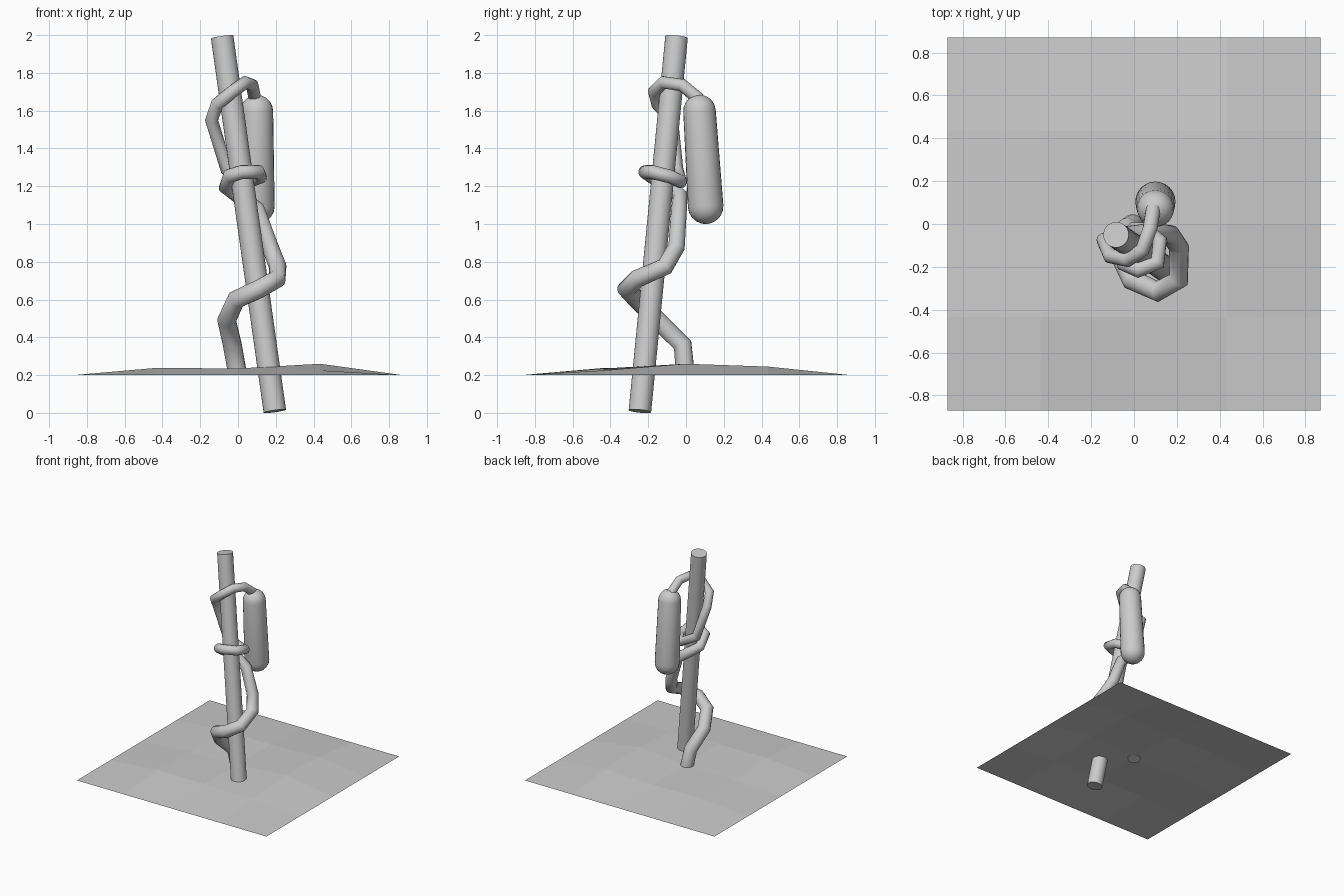
import bpy, bmesh, math
from mathutils import Vector

if "Cube" in bpy.data.objects:
    bpy.data.objects.remove(bpy.data.objects["Cube"])


def add_mesh(name, bm):
    mesh = bpy.data.meshes.new(name)
    bm.to_mesh(mesh)
    bm.free()
    ob = bpy.data.objects.new(name, mesh)
    bpy.context.collection.objects.link(ob)
    return ob


def smooth(ob, angle=40):
    bpy.ops.object.select_all(action='DESELECT')
    ob.select_set(True)
    bpy.context.view_layer.objects.active = ob
    bpy.ops.object.shade_smooth_by_angle(angle=math.radians(angle))


def lathe(name, start, end, profile, sides):
    """Revolve (distance, radius) pairs about the line from start to end."""
    start, end = Vector(start), Vector(end)
    rot = (end - start).to_track_quat('Z', 'Y')
    bm = bmesh.new()
    rings = []
    for d, r in profile:
        rings.append([bm.verts.new(start + rot @ Vector((
            r * math.cos(2 * math.pi * i / sides),
            r * math.sin(2 * math.pi * i / sides), d))) for i in range(sides)])
    for a, b in zip(rings, rings[1:]):
        for i in range(sides):
            j = (i + 1) % sides
            bm.faces.new((a[i], a[j], b[j], b[i]))
    bm.faces.new(rings[0][::-1])
    bm.faces.new(rings[-1])
    ob = add_mesh(name, bm)
    smooth(ob)
    return ob


# Leaning support pole
low, high = Vector((0.195, -0.244, 0.009)), Vector((-0.084, -0.05, 1.99))
lathe("support_pole", low, high, [(0, 0.06), ((high - low).length, 0.06)], 24)

# Hanging rounded fruit
L, rb, rt = 0.685, 0.094, 0.086
profile = [(rb - rb * math.cos(math.radians(a)), rb * math.sin(math.radians(a)))
           for a in (6, 18, 36, 54, 72, 90)]
profile += [(L - rt + rt * math.sin(math.radians(a)), rt * math.cos(math.radians(a)))
            for a in (0, 18, 36, 54, 72, 84)]
lathe("fruit", (0.10, 0.11, 1.0), (0.10, 0.066, 1.683), profile, 24)

# Vine winding round the pole: x, y, z, radius
path = [
    (-0.005, -0.005, 0.22, 0.05), (-0.03, -0.018, 0.36, 0.05),
    (-0.06, -0.15, 0.49, 0.05), (-0.01, -0.26, 0.60, 0.05),
    (0.11, -0.315, 0.655, 0.049), (0.208, -0.26, 0.71, 0.048),
    (0.21, -0.11, 0.775, 0.047), (0.17, -0.05, 0.88, 0.045),
    (0.10, -0.037, 1.08, 0.042), (0.0, -0.03, 1.15, 0.04),
    (-0.065, -0.09, 1.195, 0.038), (-0.045, -0.185, 1.255, 0.038),
    (0.02, -0.215, 1.275, 0.037), (0.11, -0.18, 1.275, 0.037),
    (0.12, -0.08, 1.25, 0.036), (0.06, -0.03, 1.225, 0.036),
    (-0.06, -0.05, 1.29, 0.036), (-0.14, -0.075, 1.55, 0.035),
    (-0.11, -0.15, 1.635, 0.035), (-0.03, -0.168, 1.70, 0.034),
    (0.04, -0.12, 1.75, 0.034), (0.075, -0.02, 1.735, 0.034),
    (0.09, 0.07, 1.66, 0.034),
]
curve = bpy.data.curves.new("vine", 'CURVE')
curve.dimensions = '3D'
curve.bevel_depth = 1.0
curve.bevel_resolution = 6
curve.use_fill_caps = True
spline = curve.splines.new('POLY')
spline.points.add(len(path) - 1)
for point, (x, y, z, r) in zip(spline.points, path):
    point.co = (x, y, z, 1)
    point.radius = r
vine = bpy.data.objects.new("vine", curve)
bpy.context.collection.objects.link(vine)
bpy.ops.object.select_all(action='DESELECT')
vine.select_set(True)
bpy.context.view_layer.objects.active = vine
bpy.ops.object.convert(target='MESH')
smooth(bpy.context.object, 60)

# Gently uneven soil sheet
bm = bmesh.new()
bmesh.ops.create_grid(bm, x_segments=4, y_segments=4, size=0.87)
inner = {(-1, -1): 0.238, (0, -1): 0.235, (1, -1): 0.225,
         (-1, 0): 0.225, (0, 0): 0.23, (1, 0): 0.26,
         (-1, 1): 0.235, (0, 1): 0.23, (1, 1): 0.245}
for v in bm.verts:
    key = (round(v.co.x / 0.435), round(v.co.y / 0.435))
    v.co.z = inner.get(key, 0.2)
add_mesh("soil_patch", bm)
